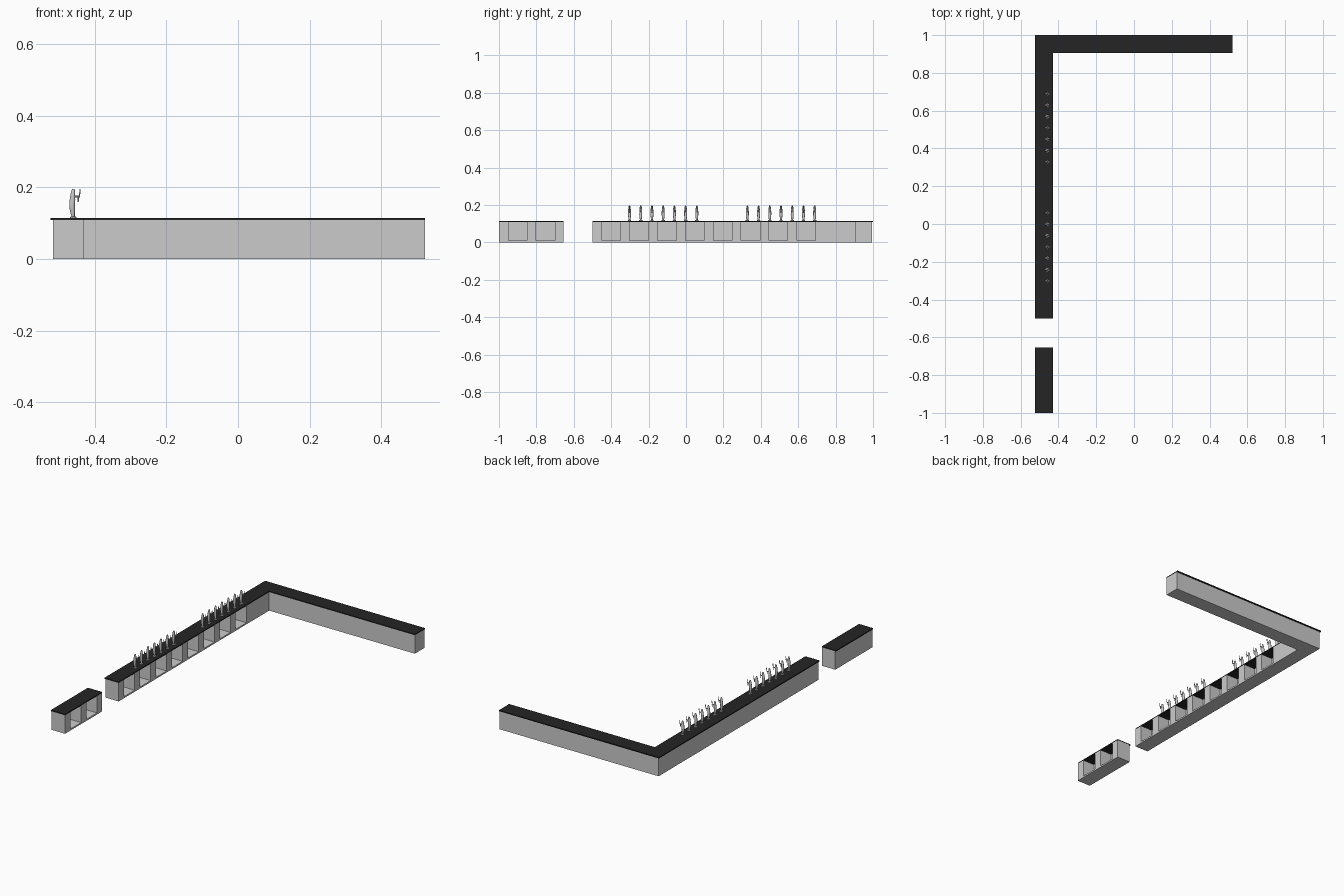
import bpy, bmesh, math
from mathutils import Vector

if "Cube" in bpy.data.objects:
    bpy.data.objects.remove(bpy.data.objects["Cube"])

dark = bpy.data.materials.new("dark_top")
dark.diffuse_color = (0.018, 0.018, 0.018, 1)
dark.use_nodes = True
dark.node_tree.nodes["Principled BSDF"].inputs["Base Color"].default_value = dark.diffuse_color


def finish(name, bm, mat=None):
    bmesh.ops.recalc_face_normals(bm, faces=bm.faces)
    me = bpy.data.meshes.new(name)
    bm.to_mesh(me)
    bm.free()
    ob = bpy.data.objects.new(name, me)
    bpy.context.collection.objects.link(ob)
    if mat:
        me.materials.append(mat)
    return ob


def prism(bm, pts, z0, z1):
    f = bm.faces.new([bm.verts.new((x, y, z0)) for x, y in pts])
    r = bmesh.ops.extrude_face_region(bm, geom=[f])
    for v in r["geom"]:
        if isinstance(v, bmesh.types.BMVert):
            v.co.z = z1


def rect(x0, x1, y0, y1):
    return [(x0, y0), (x1, y0), (x1, y1), (x0, y1)]


def ell(x0, y1):
    return [(x0, -0.5), (-0.43, -0.5), (-0.43, 0.905), (0.522, 0.905), (0.522, y1), (x0, y1)]


def counter(name, body_pts, top_pts, niche_start, count):
    # body with open shelves facing the inner side
    bm = bmesh.new()
    prism(bm, body_pts, 0, 0.109)
    body = finish(name + "_body", bm)
    bm = bmesh.new()
    for i in range(count):
        y = niche_start + 0.149 * i
        prism(bm, rect(-0.505, -0.40, y, y + 0.1), 0.009, 0.13)
    cutter = finish(name + "_niche_cutter", bm)
    cutter.hide_render = True
    cutter.hide_viewport = False
    cutter.display_type = 'WIRE'
    mod = body.modifiers.new("niches", 'BOOLEAN')
    mod.object = cutter
    mod.operation = 'DIFFERENCE'
    mod.solver = 'EXACT'
    # dark worktop slab
    bm = bmesh.new()
    prism(bm, top_pts, 0.109, 0.115)
    finish(name + "_worktop", bm, dark)


counter("main_counter", ell(-0.517, 0.994), ell(-0.523, 1.0), -0.45, 8)
counter("end_counter", rect(-0.517, -0.43, -1, -0.654), rect(-0.523, -0.43, -1, -0.654), -0.95, 2)


def loft(bm, rings, n=12, axis='Z'):
    # each ring: centre, radius
    loops = []
    for c, r in rings:
        loop = []
        for k in range(n):
            a = 2 * math.pi * k / n
            u, v = r * math.cos(a), r * math.sin(a)
            loop.append(bm.verts.new(Vector(c) + Vector((u, v, 0) if axis == 'Z' else (0, u, v))))
        loops.append(loop)
    for a, b in zip(loops, loops[1:]):
        for k in range(n):
            bm.faces.new((a[k], a[(k + 1) % n], b[(k + 1) % n], b[k]))
    bm.faces.new(loops[0])
    bm.faces.new(loops[-1])


# drink tap: foot, curved column, nozzle arm, spout and lever
bm = bmesh.new()
loft(bm, [((0, 0, 0.115), 0.009), ((0, 0, 0.118), 0.009), ((0, 0, 0.119), 0.005)])
loft(bm, [((x, 0, z), r) for x, z, r in [
    (0.000, 0.118, 0.0045), (-0.002, 0.132, 0.0065), (-0.003, 0.148, 0.008),
    (-0.002, 0.165, 0.0078), (-0.001, 0.180, 0.0065), (0, 0.191, 0.005), (0, 0.196, 0.003)]])
loft(bm, [((-0.001, 0, 0.175), 0.0025), ((0.019, 0, 0.175), 0.0025)], 8, 'X')
loft(bm, [((0.014, 0, 0.159), 0.0015), ((0.014, 0, 0.175), 0.0022)], 8)
loft(bm, [((0.017, 0, 0.175), 0.0012), ((0.019, 0, 0.186), 0.002), ((0.019, 0, 0.195), 0.0016)], 8)
tap = finish("tap", bm)
bpy.context.view_layer.objects.active = tap
tap.select_set(True)
bpy.ops.object.shade_smooth_by_angle(angle=math.radians(35))

# two rows of seven taps
places = [y0 + 0.06 * i for y0 in (-0.302, 0.328) for i in range(7)]
for i, y in enumerate(places):
    ob = tap if i == 0 else tap.copy()
    if i:
        bpy.context.collection.objects.link(ob)
        ob.name = "tap_%02d" % i
    ob.location = (-0.46, y, 0)
